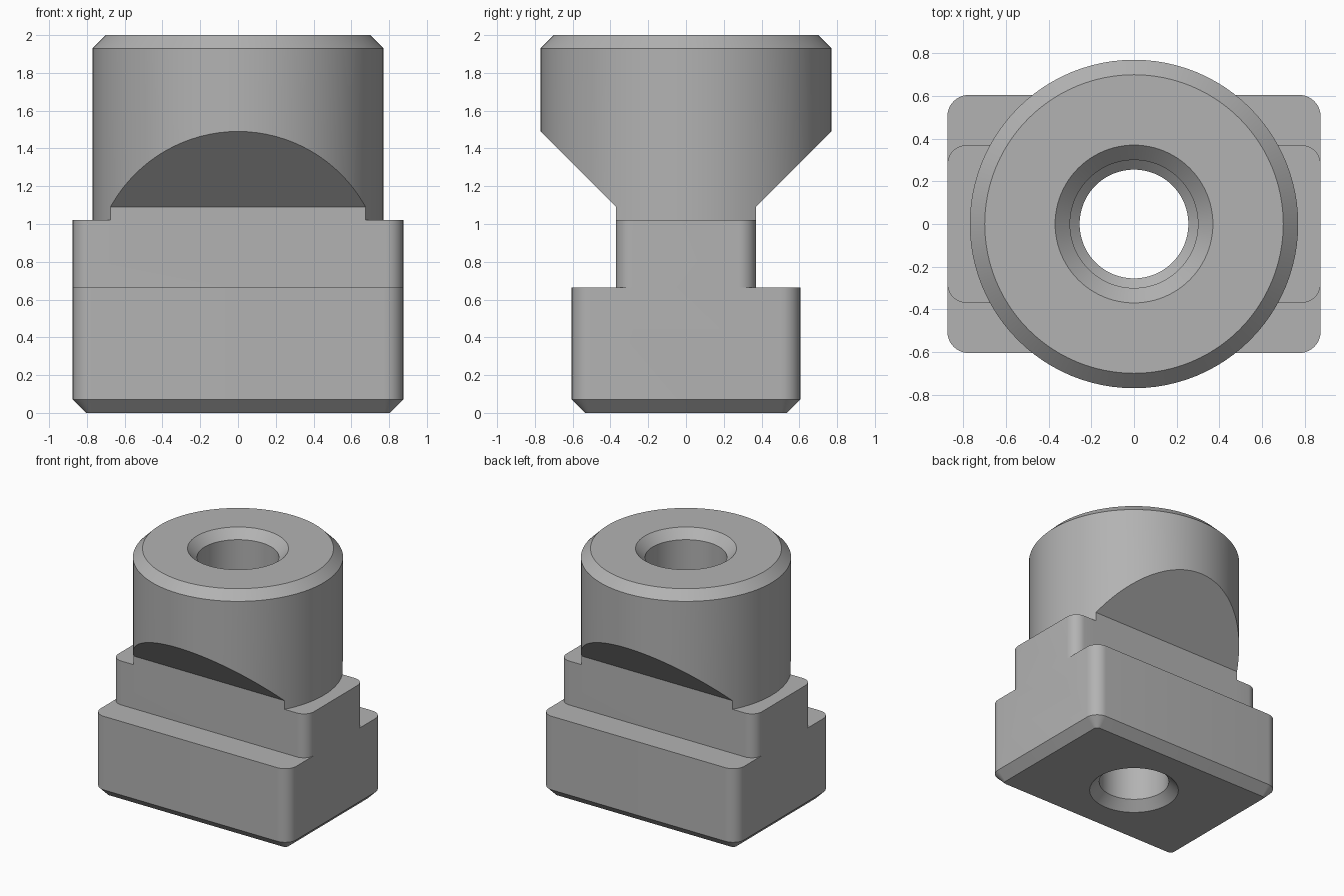
import bpy, bmesh, math

cube = bpy.data.objects.get("Cube")
if cube:
    bpy.data.objects.remove(cube, do_unlink=True)

GREY = (0.45, 0.45, 0.45, 1.0)
steel = bpy.data.materials.new("steel grey")
steel.use_nodes = True
steel.diffuse_color = GREY
steel.node_tree.nodes["Principled BSDF"].inputs["Base Color"].default_value = GREY


def loft(name, rings):
    """Closed solid through equal-length rings of 3D points."""
    bm = bmesh.new()
    loops = [[bm.verts.new(p) for p in ring] for ring in rings]
    n = len(loops[0])
    for a, b in zip(loops, loops[1:]):
        for i in range(n):
            j = (i + 1) % n
            bm.faces.new((a[i], a[j], b[j], b[i]))
    bm.faces.new(loops[0][::-1])
    bm.faces.new(loops[-1])
    bmesh.ops.recalc_face_normals(bm, faces=bm.faces)
    mesh = bpy.data.meshes.new(name)
    bm.to_mesh(mesh)
    bm.free()
    mesh.materials.append(steel)
    obj = bpy.data.objects.new(name, mesh)
    bpy.context.collection.objects.link(obj)
    return obj


def circle(r, z, n=96):
    return [(r * math.cos(math.tau * i / n), r * math.sin(math.tau * i / n), z)
            for i in range(n)]


def rounded_rect(hx, hy, r, z, steps=10):
    pts = []
    for k, (sx, sy) in enumerate([(1, 1), (-1, 1), (-1, -1), (1, -1)]):
        for i in range(steps + 1):
            a = math.pi / 2 * (k + i / steps)
            pts.append((sx * (hx - r) + r * math.cos(a),
                        sy * (hy - r) + r * math.sin(a), z))
    return pts


def combine(target, tool, operation):
    """Apply a boolean and discard the tool."""
    mod = target.modifiers.new(operation.lower(), 'BOOLEAN')
    mod.object, mod.operation, mod.solver = tool, operation, 'EXACT'
    bpy.ops.object.select_all(action='DESELECT')
    bpy.context.view_layer.objects.active = target
    target.select_set(True)
    bpy.ops.object.modifier_apply(modifier=mod.name)
    bpy.data.objects.remove(tool, do_unlink=True)


HALF_X, BASE_Y, NECK_Y = 0.875, 0.605, 0.37
BASE_TOP, NECK_TOP, HEIGHT = 0.665, 1.02, 2.0
HEAD_R, BEVEL = 0.77, 0.07

# Wide foot with chamfered underside
body = loft("slot_nut_body", [
    rounded_rect(HALF_X - BEVEL, BASE_Y - BEVEL, 0.1 - BEVEL, 0),
    rounded_rect(HALF_X, BASE_Y, 0.1, BEVEL),
    rounded_rect(HALF_X, BASE_Y, 0.1, BASE_TOP)])

# Narrow neck block
neck = loft("neck", [rounded_rect(HALF_X, NECK_Y, 0.09, z) for z in (0.4, NECK_TOP)])

# Round head, tapered at front and back down to the neck width
head = loft("head", [circle(HEAD_R, 0.8), circle(HEAD_R, HEIGHT - BEVEL),
                     circle(HEAD_R - BEVEL, HEIGHT)])
half = [(NECK_Y, 0.7), (NECK_Y, 1.09), (NECK_Y + 0.5, 1.59), (NECK_Y + 0.5, 2.2)]
outline = half + [(-y, z) for y, z in reversed(half)]
taper = loft("taper", [[(x, y, z) for y, z in outline] for x in (-1, 1)])
combine(head, taper, 'INTERSECT')

combine(body, neck, 'UNION')
combine(body, head, 'UNION')

# Stepped bore with countersinks at both ends
bore = loft("bore", [circle(r, z) for r, z in [
    (0.375, -0.05), (0.255, 0.07), (0.255, 0.98), (0.3, 1.02),
    (0.3, HEIGHT - BEVEL), (0.42, HEIGHT + 0.05)]])
combine(body, bore, 'DIFFERENCE')

bpy.ops.object.shade_smooth_by_angle(angle=math.radians(25))
